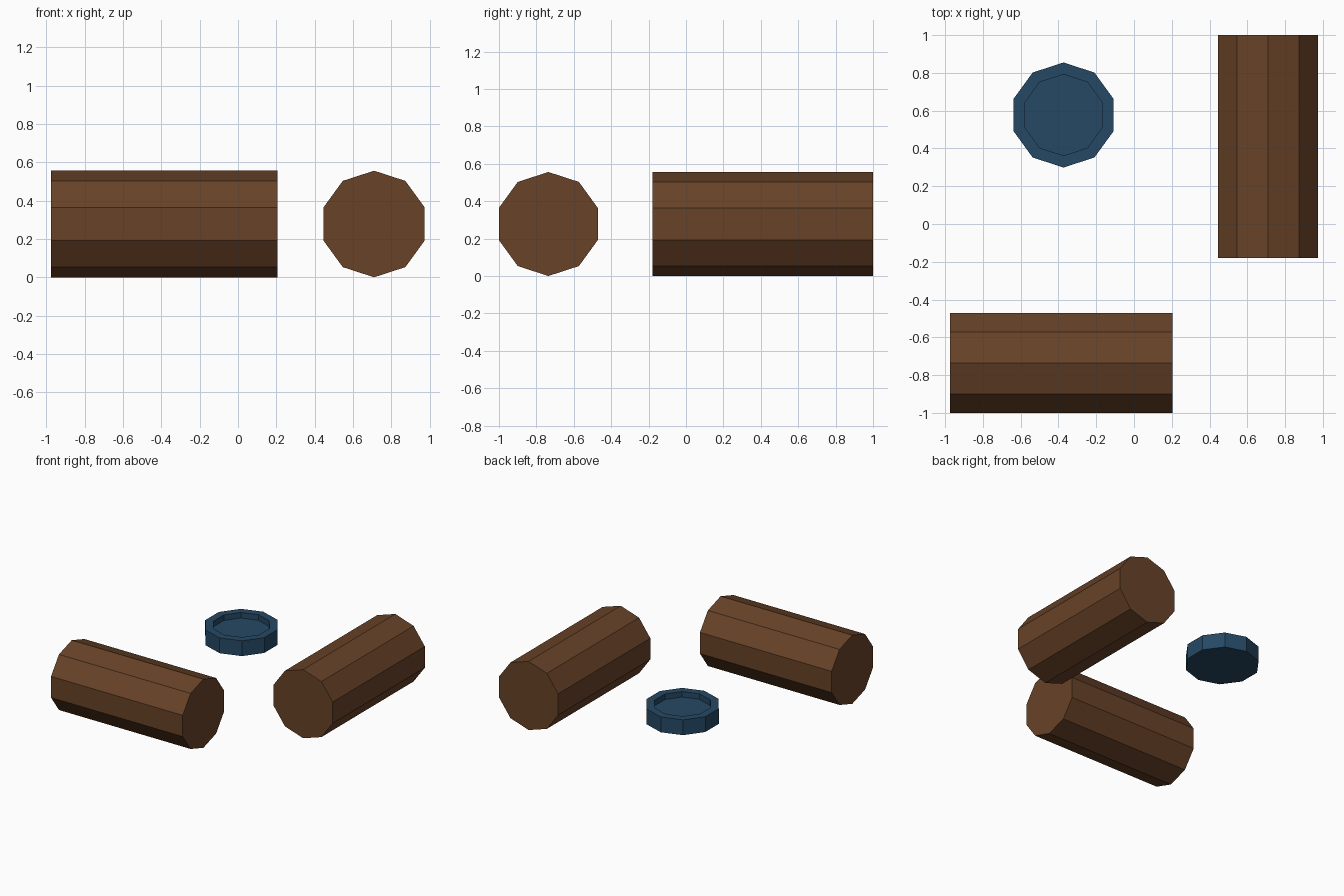
import bpy, bmesh
from math import sin, cos, pi
from mathutils import Matrix

cube = bpy.data.objects.get("Cube")
if cube:
    bpy.data.objects.remove(cube, do_unlink=True)

SIDES = 10
RADIUS = 0.278


def material(name, rgb):
    mat = bpy.data.materials.new(name)
    mat.use_nodes = True
    mat.diffuse_color = (*rgb, 1)
    mat.node_tree.nodes["Principled BSDF"].inputs["Base Color"].default_value = (*rgb, 1)
    return mat


def lathe(name, profile, matrix, mat):
    """Ten-sided solid from (radius, height) rings, capped at both ends, with a corner on local +y."""
    bm = bmesh.new()
    rings = []
    for r, h in profile:
        angles = [pi / 2 + 2 * pi * i / SIDES for i in range(SIDES)]
        rings.append([bm.verts.new((r * cos(a), r * sin(a), h)) for a in angles])
    for low, high in zip(rings, rings[1:]):
        for i in range(SIDES):
            j = (i + 1) % SIDES
            bm.faces.new((low[i], low[j], high[j], high[i]))
    bm.faces.new(rings[0][::-1])
    bm.faces.new(rings[-1])
    bmesh.ops.recalc_face_normals(bm, faces=bm.faces)
    mesh = bpy.data.meshes.new(name)
    bm.to_mesh(mesh)
    bm.free()
    mesh.materials.append(mat)
    obj = bpy.data.objects.new(name, mesh)
    obj.matrix_world = matrix
    bpy.context.collection.objects.link(obj)
    return obj


brown = material("wood brown", (0.138, 0.055, 0.021))
blue = material("dark blue", (0.019, 0.065, 0.127))

# Two lying logs: local z is the length, local y points up
log_profile = [(RADIUS, -0.59), (RADIUS, 0.59)]
along_y = Matrix.Rotation(pi / 2, 4, "X")
along_x = Matrix.Rotation(pi / 2, 4, "Z") @ along_y
lathe("front_log", log_profile, Matrix.Translation((-0.385, -0.736, RADIUS)) @ along_x, brown)
lathe("side_log", log_profile, Matrix.Translation((0.71, 0.41, RADIUS)) @ along_y, brown)

# Shallow dish with a raised rim, held level with the log axes
half = 0.062
dish_profile = [(RADIUS, -half), (RADIUS, half), (0.215, half), (0.215, half - 0.045)]
lathe("dish", dish_profile, Matrix.Translation((-0.373, 0.577, RADIUS)), blue)
